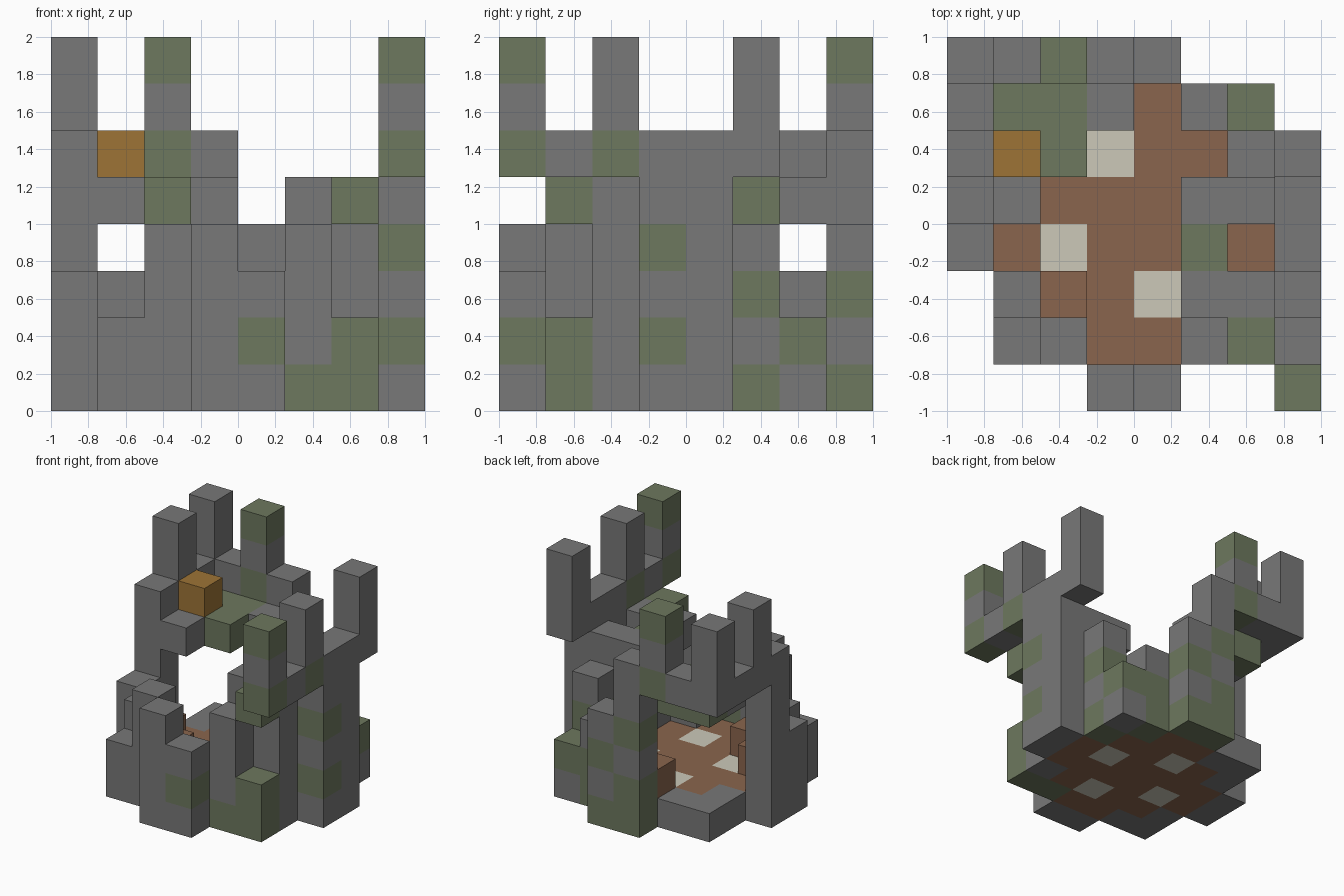
import bpy, bmesh, math
from mathutils import Vector

cube = bpy.data.objects.get("Cube")
if cube:
    bpy.data.objects.remove(cube)

# Flat colours, each with the letter used for it in the block columns
COLOURS = {
    "s": ("stone", (0.188, 0.188, 0.188)),
    "m": ("mossy_stone", (0.153, 0.188, 0.112)),
    "w": ("wood", (0.254, 0.130, 0.074)),
    "p": ("pale_tile", (0.604, 0.584, 0.485)),
    "o": ("amber", (0.337, 0.175, 0.037)),
}
LETTERS = list(COLOURS)
materials = []
for name, rgb in COLOURS.values():
    mat = bpy.data.materials.new(name)
    mat.use_nodes = True
    mat.diffuse_color = (*rgb, 1)
    mat.node_tree.nodes["Principled BSDF"].inputs["Base Color"].default_value = (*rgb, 1)
    mat.node_tree.nodes["Principled BSDF"].inputs["Roughness"].default_value = 0.9
    materials.append(mat)

N = 8            # blocks along each side
UNIT = 2 / N     # block size


def columns(base, stacks):
    """Turn {(column, row): letters from bottom to top} into blocks."""
    return {(i, j, base + k): c
            for (i, j), stack in stacks.items() for k, c in enumerate(stack)}


def floor_blocks():
    """Round wooden floor with four pale tiles turned about the centre."""
    mid = (N - 1) / 2
    blocks = {}
    for i in range(N):
        for j in range(N):
            if math.hypot(i - mid, j - mid) < 2.8:
                blocks[i, j, 0] = "w"
    x, y = -0.5, 1.5
    for _ in range(4):
        blocks[int(mid + x), int(mid + y), 0] = "p"
        x, y = -y, x
    return blocks


parts = {
    "floor": floor_blocks(),
    # Broken round wall, with a low doorstep at the back right
    "wall_front": columns(0, {
        (3, 0): "ssss", (4, 0): "sms", (1, 1): "ss", (2, 1): "ssss",
        (5, 1): "msss", (6, 1): "mm", (1, 2): "sss", (6, 2): "sssss"}),
    "wall_sides": columns(0, {
        (0, 3): "sss", (0, 4): "ssssss", (7, 3): "smsmss", (7, 4): "ssssss"}),
    "wall_back": columns(0, {
        (6, 5): "msms", (5, 6): "mms", (6, 6): "sm",
        (3, 7): "mmsmss", (4, 7): "msms"}),
    "doorstep": columns(0, {(1, 5): "s", (1, 6): "s", (2, 6): "s"}),
    "wooden_blocks": columns(1, {(3, 6): "w", (1, 3): "w", (2, 2): "w"}),
    # Remains of the upper floor
    "upper_floor_right": columns(4, {
        (1, 4): "s", (1, 5): "s", (2, 5): "m", (1, 6): "m", (2, 6): "m", (3, 6): "s"}),
    "upper_floor_left": columns(4, {
        (6, 1): "m", (5, 2): "s", (5, 3): "m", (5, 4): "s", (6, 4): "s"}),
    # Overhanging battlements
    "battlement_right": columns(5, {
        (0, 5): "sss", (0, 6): "s", (0, 7): "sss", (1, 7): "s", (2, 7): "msm"}),
    "battlement_left": columns(5, {
        (7, 0): "msm", (7, 1): "s", (7, 2): "mss", (7, 5): "sss"}),
    "amber_block": columns(5, {(1, 5): "o"}),
}
filled = {cell for blocks in parts.values() for cell in blocks}


def build(name, blocks):
    """Make one object from the outer faces of its blocks."""
    bm = bmesh.new()
    for cell, letter in blocks.items():
        centre = Vector(cell) + Vector((0.5, 0.5, 0.5))
        for axis in range(3):
            for sign in (-1, 1):
                step = Vector((0, 0, 0))
                step[axis] = sign
                if tuple(int(a + b) for a, b in zip(cell, step)) in filled:
                    continue
                u, v = Vector((0, 0, 0)), Vector((0, 0, 0))
                u[(axis + 1) % 3] = 0.5
                v[(axis + 2) % 3] = 0.5 * sign
                middle = centre + step / 2
                corners = [middle - u - v, middle + u - v, middle + u + v, middle - u + v]
                verts = [bm.verts.new((p - Vector((N / 2, N / 2, 0))) * UNIT) for p in corners]
                face = bm.faces.new(verts)
                face.material_index = LETTERS.index(letter)
    # Weld the blocks and merge flat areas of one colour
    bmesh.ops.remove_doubles(bm, verts=bm.verts, dist=0.001)
    bmesh.ops.dissolve_limit(bm, angle_limit=0.01, verts=bm.verts, edges=bm.edges,
                             delimit={"MATERIAL"})
    mesh = bpy.data.meshes.new(name)
    bm.to_mesh(mesh)
    bm.free()
    for mat in materials:
        mesh.materials.append(mat)
    obj = bpy.data.objects.new(name, mesh)
    bpy.context.scene.collection.objects.link(obj)


for part_name, part_blocks in parts.items():
    build(part_name, part_blocks)
